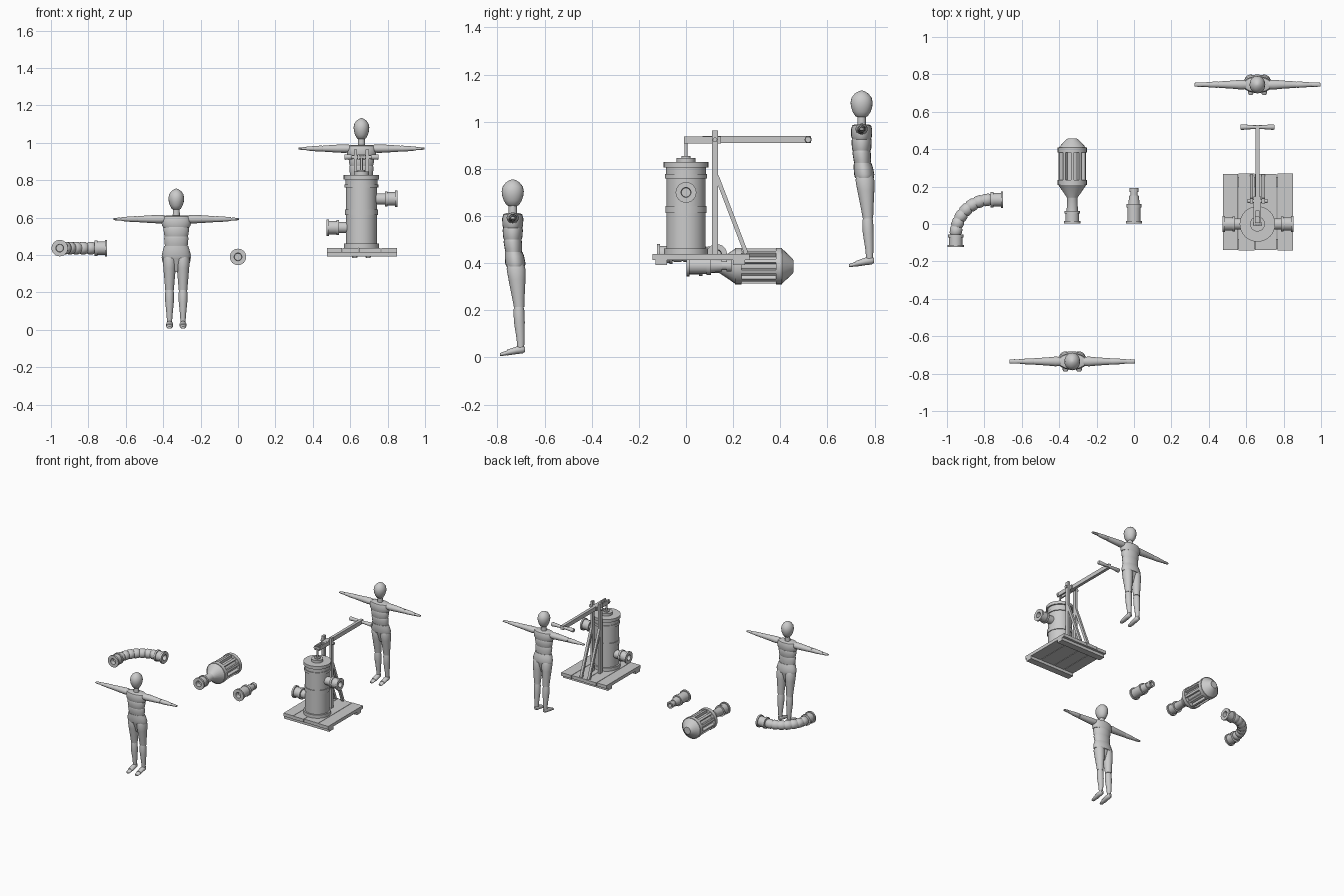
import bpy, bmesh
from math import pi, sin, cos
from mathutils import Vector, Matrix

cube = bpy.data.objects.get("Cube")
if cube:
    bpy.data.objects.remove(cube, do_unlink=True)

grey = bpy.data.materials.new("plain_grey")
grey.use_nodes = True
grey.diffuse_color = (0.6, 0.6, 0.6, 1)
grey.node_tree.nodes["Principled BSDF"].inputs["Base Color"].default_value = (0.6, 0.6, 0.6, 1)


def finish(name, bm, smooth=True):
    bmesh.ops.recalc_face_normals(bm, faces=bm.faces)
    mesh = bpy.data.meshes.new(name)
    bm.to_mesh(mesh)
    bm.free()
    obj = bpy.data.objects.new(name, mesh)
    bpy.context.collection.objects.link(obj)
    mesh.materials.append(grey)
    if smooth:
        bpy.ops.object.select_all(action='DESELECT')
        obj.select_set(True)
        bpy.context.view_layer.objects.active = obj
        bpy.ops.object.shade_smooth_by_angle(angle=0.6)
    return obj


def loft(name, axis, origin, profile, sides=24, sign=1, bend=None):
    """Elliptical rings (t, ru, rv, du, dv) along an axis, capped at both ends."""
    bm = bmesh.new()
    rings = []
    for t, ru, *more in profile:
        rv, du, dv = (list(more) + [ru, 0, 0][len(more):])
        ring = []
        for i in range(sides):
            a = 2 * pi * i / sides
            u, v, w = du + ru * cos(a), dv + rv * sin(a), t * sign
            p = {'X': (w, u, v), 'Y': (u, w, v), 'Z': (u, v, w)}[axis]
            p = bend(*p) if bend else Vector(p)
            ring.append(bm.verts.new(p + Vector(origin)))
        rings.append(ring)
    for a, b in zip(rings, rings[1:]):
        for i in range(sides):
            j = (i + 1) % sides
            bm.faces.new((a[i], a[j], b[j], b[i]))
    bm.faces.new(rings[0])
    bm.faces.new(rings[-1])
    return finish(name, bm)


def box(name, centre, size, turn=Matrix()):
    bm = bmesh.new()
    m = Matrix.Translation(centre) @ turn.to_4x4() @ Matrix.Diagonal((*size, 1))
    bmesh.ops.create_cube(bm, size=1, matrix=m)
    return finish(name, bm, False)


def bar(name, a, b, width, depth):
    a, b = Vector(a), Vector(b)
    turn = (b - a).to_track_quat('Z', 'Y').to_matrix()
    return box(name, (a + b) / 2, (width, depth, (b - a).length), turn)


# Jointed figures
def figure(tag, x, y, z):
    def part(name, axis, profile, dx=0, dy=0, dz=0, sign=1):
        loft(tag + name, axis, (x + dx, y + dy, z + dz), profile, 20, sign)

    head = [(.64, .012), (.647, .024), (.665, .034), (.685, .04), (.705, .042),
            (.725, .038), (.742, .026), (.751, .013), (.755, .003)]
    part("head", 'Z', [(t, r, r * 1.12) for t, r in head])
    part("neck", 'Z', [(.58, .022, .02), (.61, .019, .018), (.65, .018, .018)])
    part("chest", 'Z', [(.548, .07, .04), (.56, .077, .044), (.59, .08, .045),
                        (.607, .073, .04), (.612, .05, .028)])
    part("ribs", 'Z', [(.495, .06, .036), (.51, .065, .041), (.54, .069, .043), (.55, .066, .041)])
    part("waist", 'Z', [(.442, .06, .034, 0, .004), (.46, .062, .037, 0, .003),
                        (.49, .065, .039), (.5, .062, .037)])
    part("hips", 'Z', [(.385, .074, .04, 0, .012), (.4, .078, .043, 0, .011),
                       (.43, .07, .041, 0, .007), (.448, .064, .037, 0, .004)])
    part("pelvis", 'Z', [(.31, .01, .014, 0, .015), (.35, .022, .026, 0, .015),
                         (.39, .06, .036, 0, .012)])
    for side, s in (("left_", 1), ("right_", -1)):
        hip = dict(dx=s * .036)
        part(side + "thigh", 'Z', [(.213, .023, .022, 0, .027), (.25, .026, .026, 0, .024),
                                   (.33, .033, .036, 0, .018), (.375, .036, .04, 0, .014),
                                   (.395, .03, .034, 0, .013)], **hip)
        part(side + "shin", 'Z', [(.035, .013, .014, 0, .034), (.08, .016, .017, 0, .033),
                                  (.15, .023, .023, 0, .028), (.2, .023, .023, 0, .026),
                                  (.218, .019, .019, 0, .026)], **hip)
        part(side + "foot", 'Y', [(.052, .009, .01, 0, .034), (.042, .016, .017, 0, .034),
                                  (.015, .018, .016, 0, .03), (-.025, .018, .012, 0, .02)], **hip)
        part(side + "toes", 'Y', [(-.022, .016, .01, 0, .02), (-.045, .015, .008, 0, .014),
                                  (-.054, .01, .006, 0, .012)], **hip)
        arm = dict(dz=.592, sign=s)
        part(side + "upper_arm", 'X', [(.06, .024, .02), (.09, .026, .023), (.13, .022, .021),
                                       (.205, .017, .016)], **arm)
        part(side + "forearm", 'X', [(.2, .014, .013), (.215, .017, .016), (.25, .015, .014),
                                     (.293, .011, .01)], **arm)
        part(side + "hand", 'X', [(.288, .011, .007), (.31, .012, .008), (.336, .01, .005)], **arm)


figure("front_figure_", -.33, -.735, 0)
figure("back_figure_", .66, .745, .377)

# Hose coupling profile with an open socket, shared by every fitting
COUPLING = [(.03, .019), (0, .021), (0, .044), (.012, .044), (.012, .036),
            (.052, .036), (.052, .041), (.066, .041), (.066, .03)]

# Pump platform
for i, (a, b) in enumerate(((.475, .555), (.558, .644), (.647, .763), (.766, .849))):
    box(f"plank_{i + 1}", ((a + b) / 2, .064, .426), (b - a, .405 + .006 * (i % 2), .024))
for name, y in (("front_beam", -.105), ("back_beam", .225)):
    box(name, (.662, y, .404), (.374, .05, .022))

# Pump barrel with bands and lid
loft("pump_barrel", 'Z', (.66, 0, 0),
     [(.437, .094), (.462, .094), (.462, .083), (.613, .083), (.613, .088), (.643, .088),
      (.643, .083), (.76, .083), (.76, .09), (.778, .09), (.778, .085), (.805, .085),
      (.805, .095), (.828, .095)], 32)
loft("pump_lid", 'Z', (.66, 0, 0), [(.826, .04), (.847, .04), (.847, .02), (.855, .02)])
loft("piston_rod", 'Z', (.66, 0, 0), [(.84, .007), (.93, .007)], 12)
loft("outlet", 'X', (.852, 0, .7), COUPLING + [(.12, .03)], sign=-1)
loft("inlet", 'X', (.474, 0, .547), COUPLING + [(.12, .03)])

# Lever frame
for side, s in (("left_", 1), ("right_", -1)):
    x = .66 + s * .032
    box(side + "post", (x, .123, .7), (.018, .026, .526))
    bar(side + "brace", (x, .13, .77), (x, .256, .44), .018, .018)
    box(side + "lever_fork", (.66 + s * .015, .07, .923), (.01, .155, .03))
loft("pivot_pin", 'X', (.66, .123, .923), [(-.053, .01), (.053, .01)], 12)
loft("fork_pin", 'X', (.66, 0, .923), [(-.025, .008), (.025, .008)], 12)

# Lever and handle
box("lever", (.66, .3, .924), (.022, .46, .03))
loft("handle", 'X', (.66, .518, .924),
     [(-.091, .012), (-.085, .015), (-.02, .01), (.02, .01), (.085, .015), (.091, .012)], 14)

# Curved hose: straight ends joined by a ribbed quarter turn
R = .187
ARC = R * pi / 2


def quarter_turn(u, t, v):
    inner = min(max(t, 0), ARC)
    a, rest = inner / R, t - inner
    return Vector((-(R - u) * cos(a) + rest * sin(a), (R - u) * sin(a) + rest * cos(a), v))


ribs = []
count = 7
step = ARC / count
for i in range(count):
    ribs += [((i + f) * step, r) for f, r in ((.02, .028), (.2, .033), (.8, .033), (.98, .028))]
start = [(t - .066, r) for t, r in COUPLING]
end = [(ARC + .066 - t, r) for t, r in reversed(COUPLING)]
loft("curved_hose", 'Y', (-.766, -.057, .437), start + ribs + end, bend=quarter_turn)

# Suction strainer with barred cage
at = Vector((-.33, .003, .387))
loft("strainer_neck", 'Y', at,
     COUPLING + [(.135, .028), (.14, .03), (.205, .074), (.205, .078), (.232, .078), (.232, .05)])
loft("strainer_core", 'Y', at, [(.225, .054), (.385, .054)], 16)
loft("strainer_cap", 'Y', at, [(.378, .05), (.378, .078), (.405, .078), (.405, .074),
                               (.447, .034), (.453, .026)])
for i in range(10):
    a = 2 * pi * (i + .5) / 10
    box(f"cage_bar_{i + 1}", at + Vector((.064 * cos(a), .305, .064 * sin(a))),
        (.02, .16, .016), Matrix.Rotation(-a, 3, 'Y'))

# Spray nozzle
loft("nozzle", 'Y', (0, .003, .39),
     COUPLING[:5] + [(.085, .036), (.085, .04), (.103, .04), (.103, .031), (.15, .025),
                     (.15, .02), (.168, .02), (.168, .025), (.19, .025), (.19, .014), (.16, .012)])
